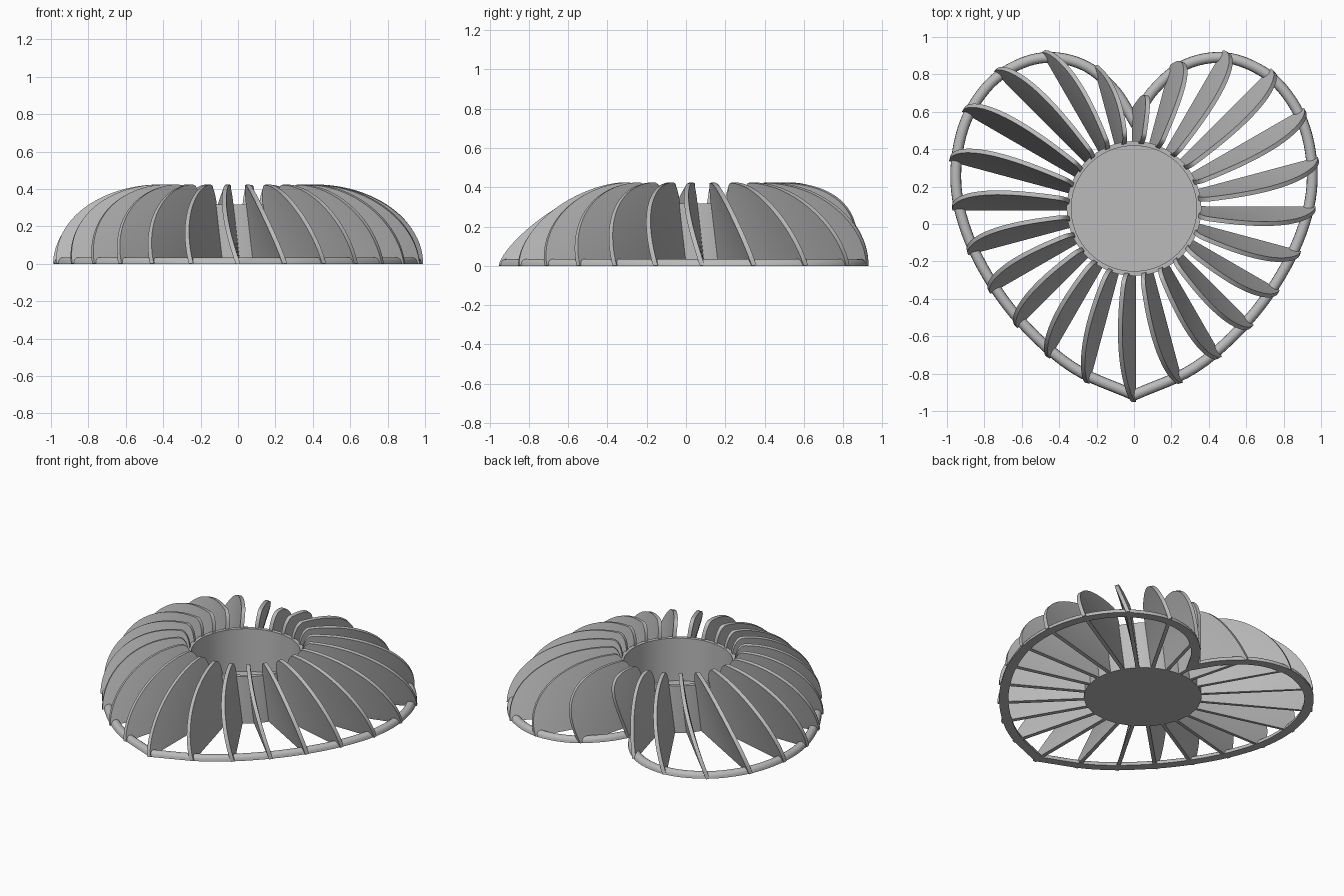
import bpy
import bmesh
import math
from mathutils import Vector

if "Cube" in bpy.data.objects:
    bpy.data.objects.remove(bpy.data.objects["Cube"], do_unlink=True)

CENTRE_Y = 0.083
HEIGHT = 0.423
FINS = 24
TWIST = 0.33

grey = bpy.data.materials.new("light_grey")
grey.use_nodes = True
grey.diffuse_color = (0.5, 0.5, 0.5, 1)
grey.node_tree.nodes["Principled BSDF"].inputs["Base Color"].default_value = (0.5, 0.5, 0.5, 1)


def finish(name, bm, angle=35):
    bmesh.ops.remove_doubles(bm, verts=bm.verts, dist=0.0005)
    bmesh.ops.recalc_face_normals(bm, faces=bm.faces)
    mesh = bpy.data.meshes.new(name)
    bm.to_mesh(mesh)
    bm.free()
    mesh.materials.append(grey)
    obj = bpy.data.objects.new(name, mesh)
    bpy.context.collection.objects.link(obj)
    bpy.ops.object.select_all(action="DESELECT")
    obj.select_set(True)
    bpy.context.view_layer.objects.active = obj
    bpy.ops.object.shade_smooth_by_angle(angle=math.radians(angle))
    return obj


def skin(bm, rows, close_rows=False, close_cols=False):
    grid = [[bm.verts.new(p) for p in row] for row in rows]
    n, m = len(grid), len(grid[0])
    for i in range(n if close_rows else n - 1):
        for j in range(m if close_cols else m - 1):
            a, b = grid[i], grid[(i + 1) % n]
            k = (j + 1) % m
            bm.faces.new((a[j], a[k], b[k], b[j]))


# Heart outline: smooth half, mirrored, sharp at tip and notch
KEYS = [Vector(p) for p in ((0, -0.915), (0.33, -0.765), (0.61, -0.515), (0.81, -0.23),
                            (0.925, 0.05), (0.952, 0.3), (0.9, 0.55), (0.77, 0.75),
                            (0.6, 0.86), (0.43, 0.89), (0.25, 0.84), (0.1, 0.71), (0, 0.55))]
ext = [2 * KEYS[0] - KEYS[1]] + KEYS + [2 * KEYS[-1] - KEYS[-2]]
half = []
for p0, p1, p2, p3 in zip(ext, ext[1:], ext[2:], ext[3:]):
    for s in range(6):
        t = s / 6
        half.append(0.5 * (2 * p1 + (p2 - p0) * t + (2 * p0 - 5 * p1 + 4 * p2 - p3) * t ** 2
                           + (3 * p1 - p0 - 3 * p2 + p3) * t ** 3))
half.append(KEYS[-1])
heart = half + [Vector((-p.x, p.y)) for p in reversed(half[1:-1])]
polar = [(math.atan2(p.y - CENTRE_Y, p.x), math.hypot(p.x, p.y - CENTRE_Y)) for p in half]


def heart_radius(angle):
    x, y = abs(math.cos(angle)), math.sin(angle)
    a = math.atan2(y, x)
    for (a0, r0), (a1, r1) in zip(polar, polar[1:]):
        if a0 <= a <= a1:
            return r0 + (r1 - r0) * (a - a0) / (a1 - a0)
    return polar[0][1] if a < 0 else polar[-1][1]


# Base ring: flat underneath, rounded on top, mitred at the corners
rows = []
for i, p in enumerate(heart):
    before = (p - heart[i - 1]).normalized()
    after = (heart[(i + 1) % len(heart)] - p).normalized()
    tangent = (before + after).normalized()
    normal = Vector((tangent.y, -tangent.x)) / max(0.5, tangent.dot(after))
    row = []
    for s in range(9):
        a = math.pi * s / 8
        q = p + normal * 0.029 * math.cos(a)
        row.append((q.x, q.y, 0.035 * math.sin(a) ** 0.8 if 0 < s < 8 else 0))
    rows.append(row)
bm = bmesh.new()
skin(bm, rows, close_rows=True, close_cols=True)
finish("base_ring", bm)

# Cup: lathed wall with a closed floor
profile = [(0, 0), (0.36, 0), (0.36, 0.318), (0.335, 0.318), (0.335, 0.03), (0, 0.03)]
rows = []
for i in range(96):
    a = math.tau * i / 96
    rows.append([(r * math.cos(a), CENTRE_Y + r * math.sin(a), z) for r, z in profile])
bm = bmesh.new()
skin(bm, rows, close_rows=True)
finish("cup", bm)


# Fins: twisted blades cut by a heart-shaped dome
def make_fin(index):
    base = -math.pi / 2 + math.tau * index / FINS
    front = max(0, -math.sin(base))
    back = max(0, math.sin(base))
    power = 2 - 0.5 * front ** 6 + 1.2 * back ** 30
    top_r = 0.41
    rows = []
    for j in range(25):
        t = math.pi / 2 * j / 24
        z = HEIGHT * math.sin(t) ** (2 / power)
        angle = base - TWIST * z
        reach = heart_radius(angle) + 0.038 + 0.03 * back ** 30
        outer = top_r + (reach - top_r) * max(0, math.cos(t)) ** (2 / power)
        lift = min(1, max(0, (z - 0.3) / (HEIGHT - 0.3)))
        inner = 0.347 + (top_r - 0.347) * (1 - math.sqrt(1 - lift ** 2))
        row = []
        for k in range(13):
            r = inner + (outer - inner) * k / 12
            row.append((r * math.cos(angle), CENTRE_Y + r * math.sin(angle), z))
        rows.append(row)
    bm = bmesh.new()
    skin(bm, rows)
    fin = finish(f"fin_{index + 1}", bm)
    thick = fin.modifiers.new("thickness", "SOLIDIFY")
    thick.thickness = 0.024
    thick.offset = 0
    # Keep the smoothing step after the thickness so rims stay crisp
    while fin.modifiers[0] != thick and len(fin.modifiers) > 1:
        bpy.ops.object.modifier_move_to_index(modifier=thick.name, index=0)
    bpy.ops.object.modifier_apply(modifier=thick.name)
    for v in fin.data.vertices:
        v.co.z = max(0, v.co.z)
    bpy.ops.object.shade_smooth_by_angle(angle=math.radians(35))


for i in range(FINS):
    make_fin(i)
